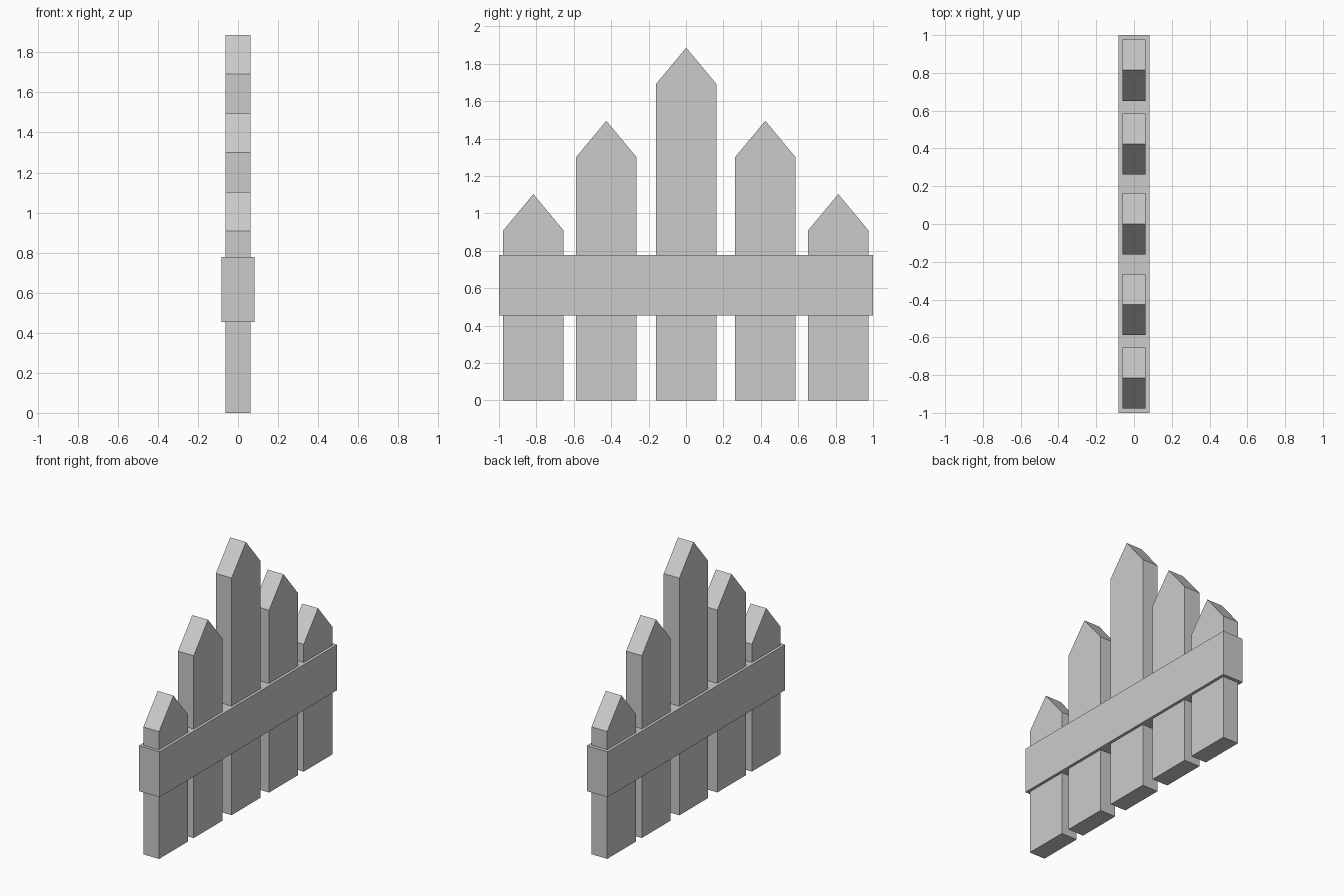
import bpy, bmesh

if "Cube" in bpy.data.objects:
    bpy.data.objects.remove(bpy.data.objects["Cube"])


def extruded(name, profile, half_depth):
    """Extrude a (y, z) profile symmetrically along x."""
    bm = bmesh.new()
    face = bm.faces.new([bm.verts.new((-half_depth, y, z)) for y, z in profile])
    ext = bmesh.ops.extrude_face_region(bm, geom=[face])
    top = [v for v in ext["geom"] if isinstance(v, bmesh.types.BMVert)]
    bmesh.ops.translate(bm, verts=top, vec=(2 * half_depth, 0, 0))
    bmesh.ops.recalc_face_normals(bm, faces=bm.faces)
    mesh = bpy.data.meshes.new(name)
    bm.to_mesh(mesh)
    bm.free()
    obj = bpy.data.objects.new(name, mesh)
    bpy.context.collection.objects.link(obj)
    return obj


# Pointed pickets, rising toward the middle
W = 0.162
POINT = 0.195
for i, (y, peak) in enumerate([(-0.816, 1.103), (-0.426, 1.495), (0.001, 1.886),
                               (0.424, 1.495), (0.814, 1.103)]):
    shoulder = peak - POINT
    extruded(f"picket_{i + 1}",
             [(y - W, 0), (y + W, 0), (y + W, shoulder), (y, peak), (y - W, shoulder)],
             0.062)

# Horizontal rail wrapping the pickets
extruded("rail", [(-1, 0.454), (1, 0.454), (1, 0.778), (-1, 0.778)], 0.082)
